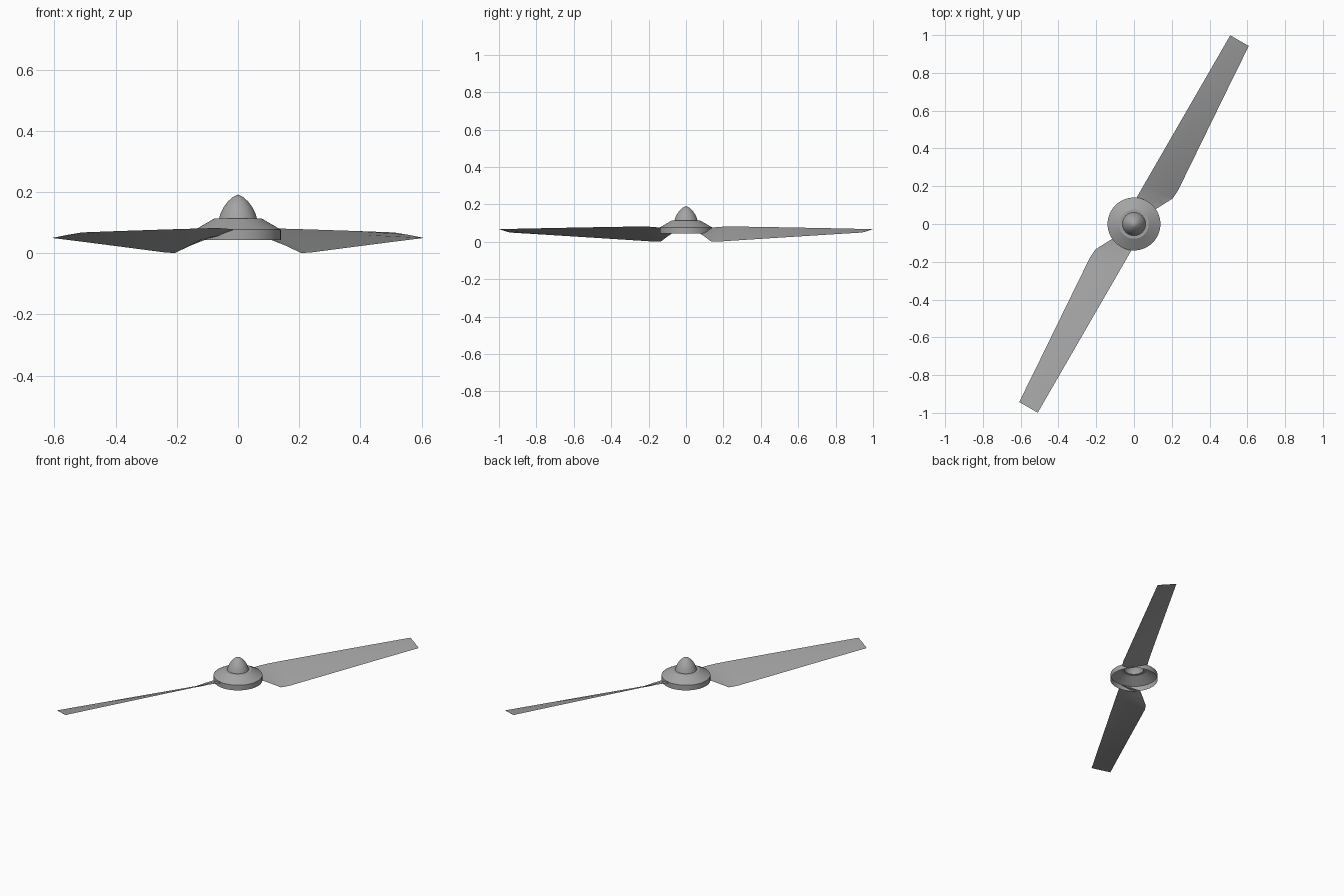
import bpy, bmesh, math
from mathutils import Vector

if "Cube" in bpy.data.objects:
    bpy.data.objects.remove(bpy.data.objects["Cube"])

gray = bpy.data.materials.new("mid gray")
gray.diffuse_color = (0.37, 0.37, 0.37, 1)
gray.use_nodes = True
gray.node_tree.nodes["Principled BSDF"].inputs["Base Color"].default_value = gray.diffuse_color


def finish(name, bm):
    bmesh.ops.recalc_face_normals(bm, faces=bm.faces[:])
    me = bpy.data.meshes.new(name)
    bm.to_mesh(me)
    bm.free()
    me.materials.append(gray)
    me.shade_smooth()
    me.set_sharp_from_angle(angle=math.radians(25))
    ob = bpy.data.objects.new(name, me)
    bpy.context.collection.objects.link(ob)
    return ob


def lathe(name, profile, steps=48):
    """Revolve an (r, z) profile into an open shell."""
    bm = bmesh.new()
    vs = [bm.verts.new((r, 0, z)) for r, z in profile]
    es = [bm.edges.new(p) for p in zip(vs, vs[1:])]
    bmesh.ops.spin(bm, geom=vs + es, cent=(0, 0, 0), axis=(0, 0, 1),
                   angle=2 * math.pi, steps=steps, use_merge=True)
    bmesh.ops.remove_doubles(bm, verts=bm.verts[:], dist=1e-5)
    ob = finish(name, bm)
    # make sure the open shell faces outward
    if sum((f.normal.z * f.area for f in ob.data.polygons)) < 0:
        ob.data.flip_normals()
    return ob


# hub: short drum with a sloped shoulder, hollow underneath
lathe("hub", [(0.14, 0.044), (0.14, 0.077), (0.078, 0.113), (0.058, 0.113)])

# spinner: pointed dome on top of the hub
lathe("spinner", [(0.062, 0.113), (0.057, 0.130), (0.047, 0.150),
                  (0.034, 0.168), (0.018, 0.183), (0, 0.192)])

# blade stations: distance out, high edge z, low edge offset, low edge z
stations = [(0.125, 0.076, 0.060, 0.043), (0.170, 0.080, 0.084, 0.024),
            (0.220, 0.082, 0.110, 0.001), (0.273, 0.082, 0.113, 0.002),
            (0.550, 0.078, 0.094, 0.018), (0.850, 0.073, 0.073, 0.035),
            (1.120, 0.068, 0.055, 0.050)]
HIGH_EDGE = -0.058


def blade(name, angle):
    """Thin twisted blade lofted through lens-shaped sections."""
    along = Vector((math.cos(angle), math.sin(angle), 0))
    across = Vector((math.sin(angle), -math.cos(angle), 0))
    bm = bmesh.new()
    rings = []
    for u, z_high, v_low, z_low in stations:
        half = 0.0035 * (1.15 - u)
        a = along * u + across * HIGH_EDGE + Vector((0, 0, z_high))
        b = along * u + across * v_low + Vector((0, 0, z_low))
        mid, up = a.lerp(b, 0.4), Vector((0, 0, half + 0.0006))
        rings.append([bm.verts.new(p) for p in (a, mid + up, b, mid - up)])
    for r, s in zip(rings, rings[1:]):
        for i in range(4):
            j = (i + 1) % 4
            bm.faces.new((r[i], r[j], s[j], s[i]))
    bm.faces.new(rings[0])
    bm.faces.new(rings[-1])
    finish(name, bm)


for k in range(2):
    blade(f"blade_{k + 1}", math.radians(60 + 180 * k))
